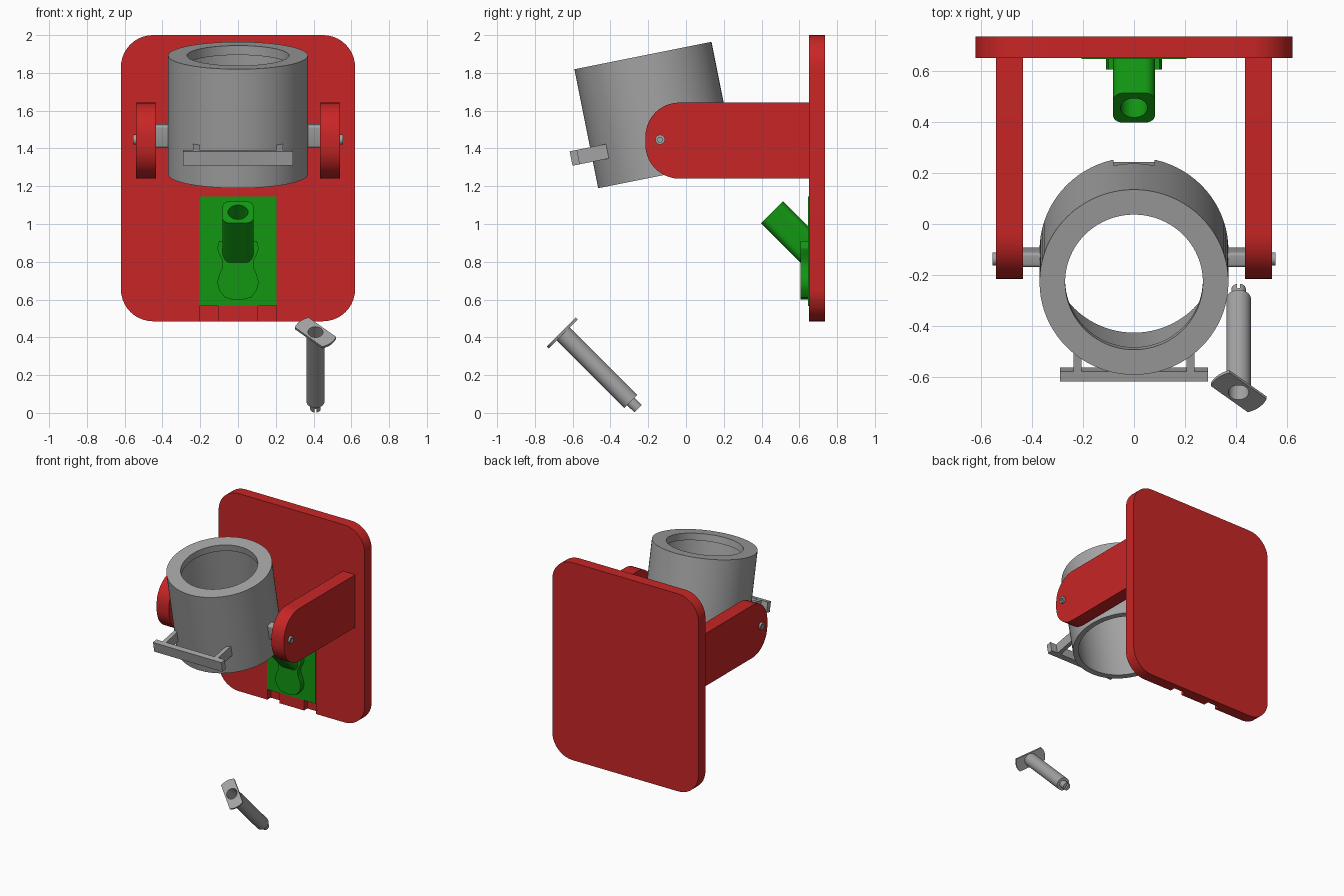
import bpy, bmesh
from math import sin, cos, pi, radians, sqrt
from mathutils import Matrix, Vector

if "Cube" in bpy.data.objects:
    bpy.data.objects.remove(bpy.data.objects["Cube"])


def material(name, rgb):
    m = bpy.data.materials.new(name)
    m.use_nodes = True
    color = (*rgb, 1)
    m.diffuse_color = color
    m.node_tree.nodes["Principled BSDF"].inputs["Base Color"].default_value = color
    return m


RED = material("red", (0.58, 0.019, 0.019))
GREEN = material("green", (0.006, 0.31, 0.006))
GRAY = material("gray", (0.37, 0.37, 0.37))


def finish(name, bm, frame, mat):
    bmesh.ops.recalc_face_normals(bm, faces=bm.faces)
    mesh = bpy.data.meshes.new(name)
    bm.to_mesh(mesh)
    bm.free()
    mesh.transform(frame)
    mesh.materials.append(mat)
    ob = bpy.data.objects.new(name, mesh)
    bpy.context.collection.objects.link(ob)
    smooth(ob)
    return ob


def smooth(ob):
    bpy.ops.object.select_all(action='DESELECT')
    ob.select_set(True)
    bpy.context.view_layer.objects.active = ob
    bpy.ops.object.shade_smooth_by_angle(angle=radians(30))


def prism(name, outline, depth, frame, mat):
    """Extrude a 2D outline along the frame's z axis."""
    bm = bmesh.new()
    face = bm.faces.new([bm.verts.new((x, y, 0)) for x, y in outline])
    out = bmesh.ops.extrude_face_region(bm, geom=[face])["geom"]
    bmesh.ops.translate(bm, vec=(0, 0, depth),
                        verts=[v for v in out if isinstance(v, bmesh.types.BMVert)])
    return finish(name, bm, frame, mat)


def cut(ob, cutter):
    bpy.context.view_layer.objects.active = ob
    mod = ob.modifiers.new("cut", 'BOOLEAN')
    mod.operation = 'DIFFERENCE'
    mod.solver = 'EXACT'
    mod.object = cutter
    while ob.modifiers[0] != mod:
        bpy.ops.object.modifier_move_up(modifier=mod.name)
    bpy.ops.object.modifier_apply(modifier=mod.name)
    bpy.data.objects.remove(cutter)


def circle(r, n=32):
    return [(r * cos(2 * pi * i / n), r * sin(2 * pi * i / n)) for i in range(n)]


def rounded(x0, x1, y0, y1, radii, n=10):
    """Rounded rectangle; radii for corners in order ++, -+, --, +-."""
    pts = []
    for k, (x, y, sx, sy) in enumerate([(x1, y1, 1, 1), (x0, y1, -1, 1),
                                        (x0, y0, -1, -1), (x1, y0, 1, -1)]):
        r = radii[k]
        steps = n if r else 0
        for i in range(steps + 1):
            a = pi / 2 * (k + (i / n if r else 0))
            pts.append((x - sx * r + r * cos(a), y - sy * r + r * sin(a)))
    return pts


def rect(x0, x1, y0, y1):
    return [(x0, y0), (x1, y0), (x1, y1), (x0, y1)]


def at(x, y, z, rot=Matrix()):
    return Matrix.Translation((x, y, z)) @ rot


FRONT = Matrix.Rotation(pi / 2, 4, 'X')             # outline x,z; depth to -y
SIDE = Matrix(((0, 0, 1, 0), (1, 0, 0, 0), (0, 1, 0, 0), (0, 0, 0, 1)))  # outline y,z; depth to +x
TILT = Matrix.Rotation(radians(11.3), 4, 'X')
DOWN = Matrix.Rotation(radians(-135), 4, 'X')       # depth runs back and down

# Back plate with two slide grooves at the bottom
plate = prism("back_plate", rounded(-0.62, 0.62, 0.485, 2, [0.17] * 4),
              0.085, at(0, 0.735, 0, FRONT), RED)
for x in (-0.205, 0.105):
    cut(plate, prism("groove", rect(x, x + 0.1, 0.4, 0.58), 0.06,
                     at(0, 0.69, 0, FRONT), RED))

# Green slide, raised pad and angled socket
prism("slide_plate", rect(-0.205, 0.205, 0.565, 1.145), 0.04,
      at(0, 0.686, 0, FRONT), GREEN)
half = [(0.03, 0.6), (0.07, 0.612), (0.1, 0.65), (0.11, 0.69), (0.1, 0.73), (0.083, 0.77),
        (0.083, 0.81), (0.1, 0.84), (0.11, 0.87), (0.1, 0.91)]
prism("slide_pad", half + [(-x, z) for x, z in reversed(half)], 0.06,
      at(0, 0.665, 0, FRONT), GREEN)
socket_frame = at(0, 0.455, 1.0625, DOWN)
socket = prism("angled_socket", rounded(-0.082, 0.082, -0.082, 0.082, [0.04] * 4),
               0.3, socket_frame, GREEN)
cut(socket, prism("bore", circle(0.053), 0.26,
                  socket_frame @ Matrix.Translation((0, 0, -0.05)), GREEN))

# Arms, bolts and pivot blocks on both sides
for side, s in (("left", 1), ("right", -1)):
    x = 0.435 if s > 0 else -0.54
    prism(side + "_arm", rounded(-0.215, 0.66, 1.24, 1.643, [0, 0.18, 0.18, 0]),
          0.105, at(x, 0, 0, SIDE), RED)
    bolt = prism(side + "_bolt", circle(0.026, 24), 0.035 * s,
                 at(0.52 * s, -0.137, 1.447, SIDE), GRAY)
    cut(bolt, prism("hex_socket", circle(0.014, 6), 0.03 * s,
                    at(0.545 * s, -0.137, 1.447, SIDE), GRAY))
    prism(side + "_pivot_block", rounded(-0.029, 0.029, -0.06, 0.06, [0.012] * 4, 4),
          0.09 * s, at(0.35 * s, -0.13, 1.467, TILT @ SIDE), GRAY)

# Tilted cup with an inward lip at the top
cup_frame = at(0, -0.165, 1.577, TILT)
section = [(0.27, 0.321), (0.37, 0.321), (0.37, -0.321), (0.33, -0.321), (0.33, 0.27), (0.27, 0.27)]
bm = bmesh.new()
ring = [bm.verts.new((r, 0, z)) for r, z in section]
edges = [bm.edges.new((ring[i], ring[i - 1])) for i in range(len(ring))]
bmesh.ops.spin(bm, geom=ring + edges, cent=(0, 0, 0), axis=(0, 0, 1),
               angle=2 * pi, steps=80, use_duplicate=False)
bmesh.ops.remove_doubles(bm, verts=bm.verts, dist=0.0001)
cup = finish("cup", bm, cup_frame, GRAY)
cut(cup, prism("rear_notch", rect(-0.08, 0.08, 0.352, 0.45), 0.2,
               cup_frame @ Matrix.Translation((0, 0, -0.4)), GRAY))

# Front handle bar on two posts
prism("handle_bar", rect(-0.29, 0.29, -0.48, -0.44), 0.078,
      cup_frame @ Matrix.Translation((0, 0, -0.178)), GRAY)
for side, x in (("left", 0.205), ("right", -0.237)):
    prism(side + "_handle_post", rect(x, x + 0.032, -0.45, -0.28), 0.078,
          cup_frame @ Matrix.Translation((0, 0, -0.178)), GRAY)

# Loose pin: flat head, hollow shaft, narrow tip
pin = at(0.41, -0.66, 0.428, DOWN)
R, h = 0.115, 0.056
a0 = sin(h / R)
arc = [a0 * (i / 5 - 1) for i in range(11)]
ends = [(R * cos(a), R * sin(a)) for a in arc]
head = prism("pin_head", ends + [(-x, -y) for x, y in ends], 0.014,
             pin @ Matrix.Rotation(pi / 4, 4, 'Z'), GRAY)
shaft = prism("pin_shaft", circle(0.048), 0.51, pin @ Matrix.Translation((0, 0, 0.01)), GRAY)
for ob in (head, shaft):
    cut(ob, prism("bore", circle(0.04), 0.4, pin @ Matrix.Translation((0, 0, -0.1)), GRAY))
tip = prism("pin_tip", circle(0.028, 24), 0.075, pin @ Matrix.Translation((0, 0, 0.5)), GRAY)
cut(tip, prism("tip_slot", rect(-0.006, 0.006, -0.05, 0.05), 0.05,
               pin @ Matrix.Translation((0, 0, 0.55)), GRAY))

for ob in (plate, socket, cup, head, shaft, tip):
    smooth(ob)
